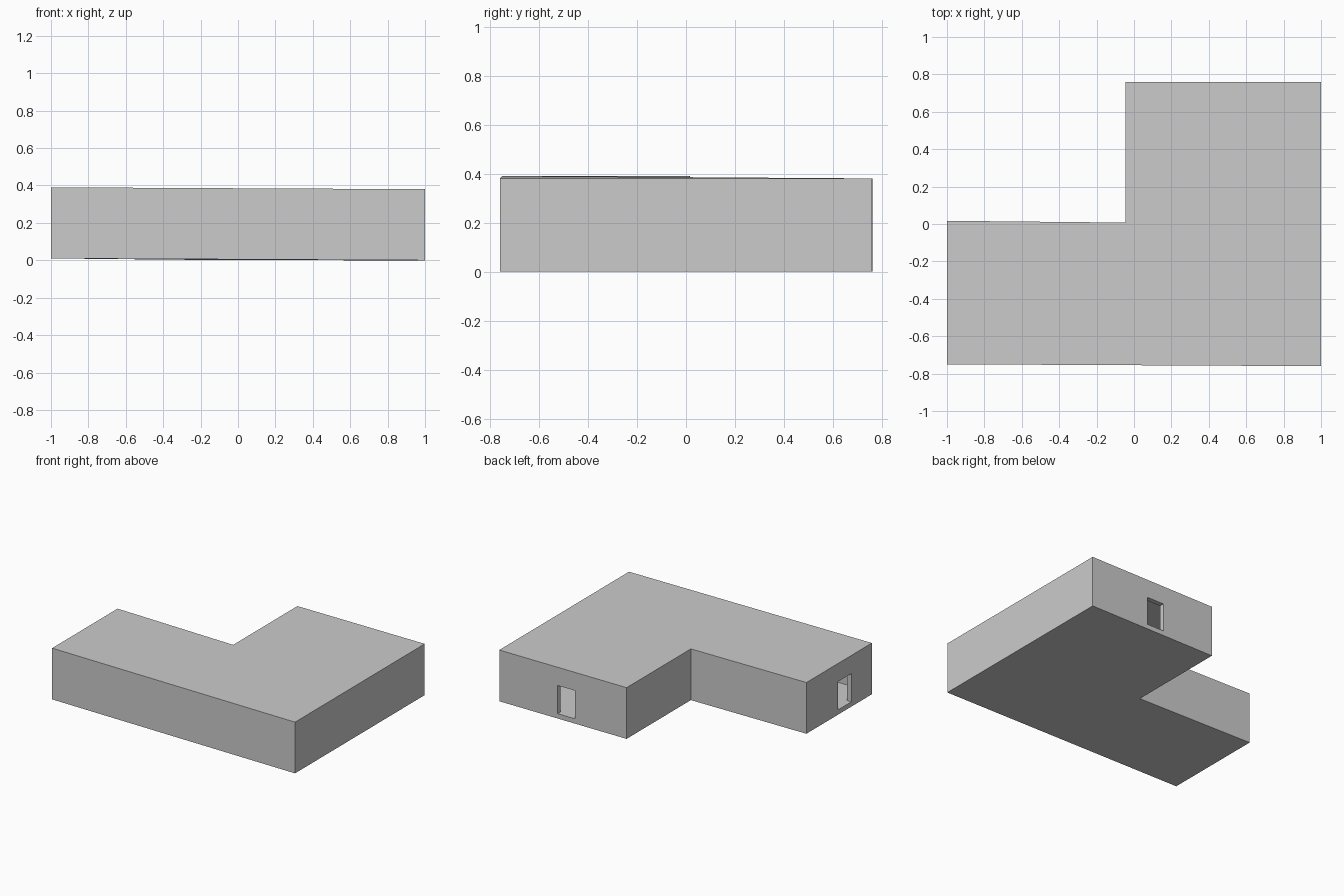
import bpy, bmesh

if "Cube" in bpy.data.objects:
    bpy.data.objects.remove(bpy.data.objects["Cube"])

WALL = 0.035
HEIGHT = 0.38


def tilt(x, y, z):
    # the left wing sits very slightly raised and pushed back
    k = max(0.0, -x) * 0.01
    return (x, y + k, z + k)


def prism(name, outline, z0, z1):
    mesh = bpy.data.meshes.new(name)
    bm = bmesh.new()
    base = bm.faces.new([bm.verts.new((x, y, z0)) for x, y in outline])
    top = bmesh.ops.extrude_face_region(bm, geom=[base])
    for v in [g for g in top["geom"] if isinstance(g, bmesh.types.BMVert)]:
        v.co.z = z1
    for v in bm.verts:
        v.co = tilt(*v.co)
    bmesh.ops.recalc_face_normals(bm, faces=bm.faces)
    bm.to_mesh(mesh)
    bm.free()
    ob = bpy.data.objects.new(name, mesh)
    bpy.context.collection.objects.link(ob)
    return ob


def l_shape(t):
    # L-shaped plan, inset by t
    return [(-1 + t, -0.76 + t), (1 - t, -0.76 + t), (1 - t, 0.76 - t),
            (-0.045 + t, 0.76 - t), (-0.045 + t, 0.007 - t), (-1 + t, 0.007 - t)]


def rect(x0, x1, y0, y1):
    return [(x0, y0), (x1, y0), (x1, y1), (x0, y1)]


# outer shell of the building
building = prism("building_shell", l_shape(0), 0.0, HEIGHT)

# hollow room and the two doorways
cutters = [
    prism("room_cutter", l_shape(WALL), WALL, HEIGHT - WALL),
    prism("back_door_cutter", rect(0.38, 0.52, 0.68, 0.85), WALL + 0.001, 0.245),
    prism("left_door_cutter", rect(-1.1, -0.92, -0.52, -0.365), WALL + 0.001, 0.245),
]
for c in cutters:
    c.hide_render = True
    c.hide_viewport = False
    c.display_type = 'WIRE'
    mod = building.modifiers.new(c.name, 'BOOLEAN')
    mod.operation = 'DIFFERENCE'
    mod.solver = 'EXACT'
    mod.object = c

# bake the cuts and remove the cutters
bpy.context.view_layer.objects.active = building
building.select_set(True)
for c in cutters:
    bpy.ops.object.modifier_apply(modifier=c.name)
    bpy.data.objects.remove(c)
